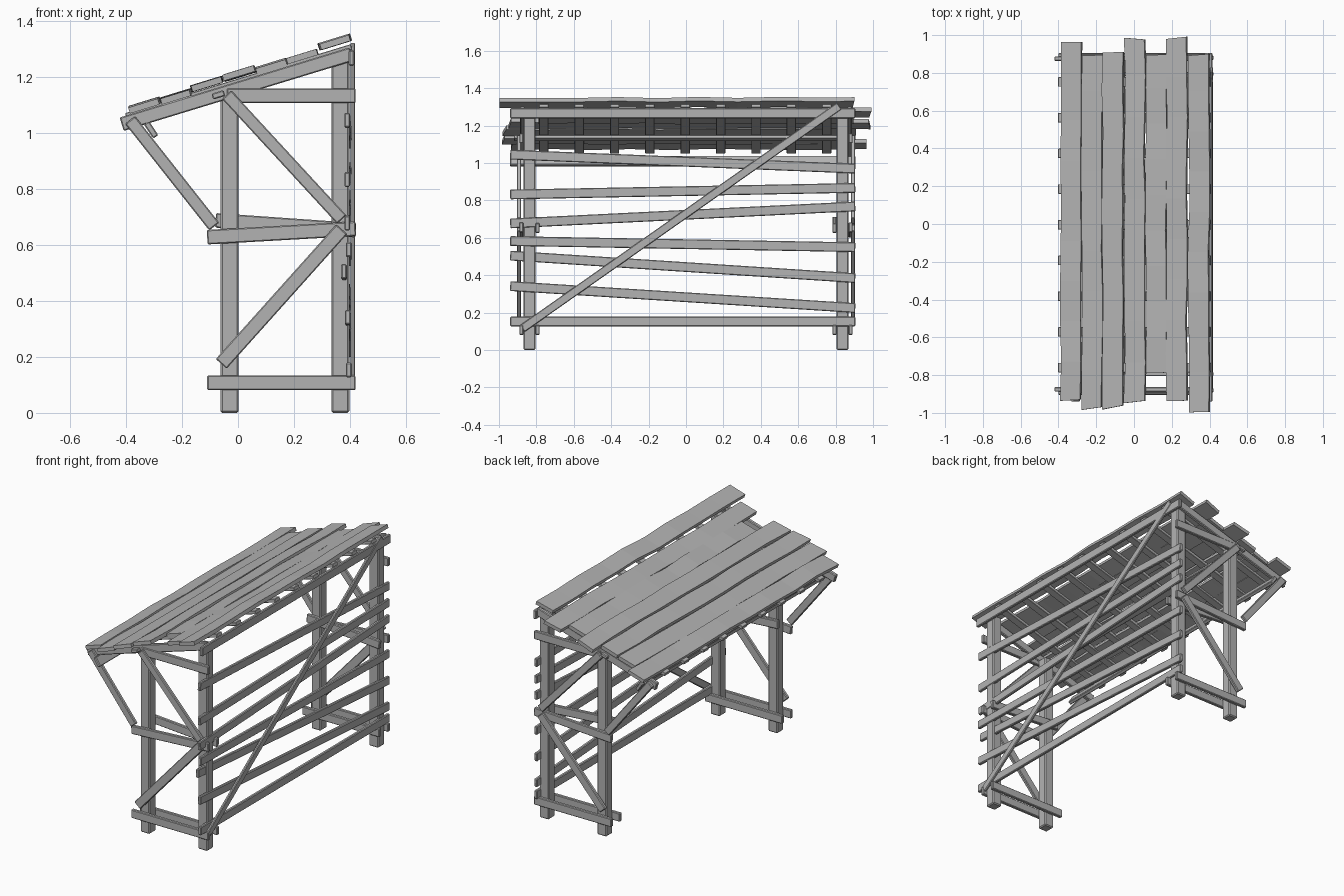
import bpy, bmesh, random
from mathutils import Vector, Matrix

random.seed(4)
cube = bpy.data.objects.get("Cube")
if cube:
    bpy.data.objects.remove(cube)

wood = bpy.data.materials.new("weathered grey wood")
wood.use_nodes = True
grey = (0.45, 0.45, 0.45, 1)
wood.diffuse_color = grey
wood.node_tree.nodes["Principled BSDF"].inputs["Base Color"].default_value = grey


def finish(name, bm, bevel):
    bmesh.ops.recalc_face_normals(bm, faces=bm.faces)
    mesh = bpy.data.meshes.new(name)
    bm.to_mesh(mesh)
    bm.free()
    mesh.materials.append(wood)
    obj = bpy.data.objects.new(name, mesh)
    bpy.context.collection.objects.link(obj)
    if bevel:
        mod = obj.modifiers.new("worn_edges", "BEVEL")
        mod.width = bevel
        mod.segments = 1
    return obj


def beam(name, a, b, width, thick, facing, bevel=0.004):
    """Plank from a to b; its thickness lies along the facing direction."""
    a, b = Vector(a), Vector(b)
    along = (b - a).normalized()
    side = Vector(facing).cross(along).normalized()
    face = along.cross(side)
    turn = Matrix((along, side, face)).transposed().to_4x4()
    bm = bmesh.new()
    bmesh.ops.create_cube(bm, size=1)
    size = Matrix.Diagonal(((b - a).length, width, thick, 1))
    bm.transform(Matrix.Translation((a + b) / 2) @ turn @ size)
    return finish(name, bm, bevel)


SLOPE = 0.308
X, Y = Vector((1, 0, 0)), Vector((0, 1, 0))
ROOF_UP = Vector((-SLOPE, 0, 1)).normalized()

# End frames: posts, rails, braces and outer rafter
for end, s in (("front", -1), ("rear", 1)):
    def strut(name, x0, z0, x1, z1, y, width=0.052, thick=0.022):
        beam(f"{end}_{name}", (x0, s * y, z0), (x1, s * y, z1), width, thick, Y)

    for side, x, top in (("low", -0.03, 1.135), ("high", 0.365, 1.27)):
        beam(f"{end}_{side}_post", (x, s * 0.837, 0), (x, s * 0.837, top),
             0.064, 0.064, Y, 0.006)
    strut("outer_bottom_rail", -0.11, 0.107, 0.42, 0.107, 0.88)
    strut("inner_bottom_rail", -0.11, 0.107, 0.42, 0.107, 0.794)
    strut("outer_middle_rail", -0.11, 0.627, 0.42, 0.657, 0.88)
    strut("inner_middle_rail", -0.08, 0.687, 0.42, 0.652, 0.794)
    strut("top_rail", -0.04, 1.132, 0.42, 1.132, 0.88)
    strut("lower_brace", -0.06, 0.175, 0.37, 0.655, 0.893)
    strut("upper_brace", -0.04, 1.135, 0.37, 0.69, 0.893, 0.045)
    strut("eave_brace", -0.385, 1.045, -0.085, 0.665, 0.893, 0.045)
    strut("outer_rafter", -0.415, 1.03, 0.405, 1.28, 0.875, 0.05, 0.024)

# Crooked wall slats: height at each end, depth at the front end
slats = [(1.045, 0.97, 0.39), (0.832, 0.867, 0.39), (0.677, 0.768, 0.39),
         (0.583, 0.55, 0.395), (0.505, 0.385, 0.378), (0.342, 0.225, 0.392),
         (0.153, 0.153, 0.395)]
for i, (z0, z1, x) in enumerate(slats):
    beam(f"wall_slat_{i + 1}", (x, -0.94, z0), (0.397, 0.905, z1), 0.052, 0.02, X)
beam("wall_top_rail", (0.405, -0.94, 1.266), (0.405, 0.905, 1.266), 0.055, 0.02, X)
beam("wall_long_brace", (0.41, -0.875, 0.115), (0.41, 0.82, 1.305), 0.044, 0.016, X)

# Purlins and thin inner rafters
beam("eave_purlin", (-0.31, -0.94, 1.01), (-0.31, 0.905, 1.01), 0.06, 0.022,
     (0.83, 0, 0.55))
beam("middle_purlin", (-0.07, -0.92, 1.135), (-0.07, 0.905, 1.135), 0.045, 0.022, ROOF_UP)
for i in range(9):
    y = -0.76 + i * 0.189
    beam(f"inner_rafter_{i + 1}", (-0.4, y, 1.06), (0.405, y, 1.306),
         0.05, 0.02, ROOF_UP, 0.002)


# Warped roof boards with ragged ends
def roof_board(name, x, z, y0, y1, width=0.112, thick=0.022, tilt=SLOPE):
    bm = bmesh.new()
    across = Vector((1, 0, tilt)).normalized()
    up = Vector((-tilt, 0, 1)).normalized()
    rings, steps = [], 9
    for k in range(steps + 1):
        y = y0 + (y1 - y0) * k / steps
        sway, lift = random.uniform(-0.004, 0.004), random.uniform(-0.003, 0.004)
        ring = []
        for u, v in ((-1, -1), (1, -1), (1, 1), (-1, 1)):
            if v < 0:
                wobble = random.uniform(-0.003, 0.003)
                skew = random.uniform(0, 0.025) if k in (0, steps) else 0
                if u < 0:
                    left = (wobble, skew)
                else:
                    right = (wobble, skew)
            wobble, skew = left if u < 0 else right
            inward = skew if k == 0 else -skew
            p = Vector((x, y + inward, z)) + across * (u * width / 2 + sway + wobble)
            ring.append(bm.verts.new(p + up * (v * thick / 2 + lift)))
        rings.append(ring)
    for r0, r1 in zip(rings, rings[1:]):
        for j in range(4):
            n = (j + 1) % 4
            bm.faces.new((r0[j], r0[n], r1[n], r1[j]))
    bm.faces.new(rings[0])
    bm.faces.new(rings[-1])
    finish(name, bm, 0)


boards = [(-0.333, 1.098, -0.94, 0.975), (-0.22, 1.128, -0.985, 0.915),
          (-0.11, 1.175, -0.985, 0.915), (0.005, 1.21, -0.95, 1.0),
          (0.118, 1.237, -0.79, 0.91), (0.228, 1.268, -0.94, 0.995),
          (0.345, 1.322, -1.0, 0.915)]
for i, (x, z, y0, y1) in enumerate(boards):
    roof_board(f"roof_board_{i + 1}", x, z, y0, y1)
